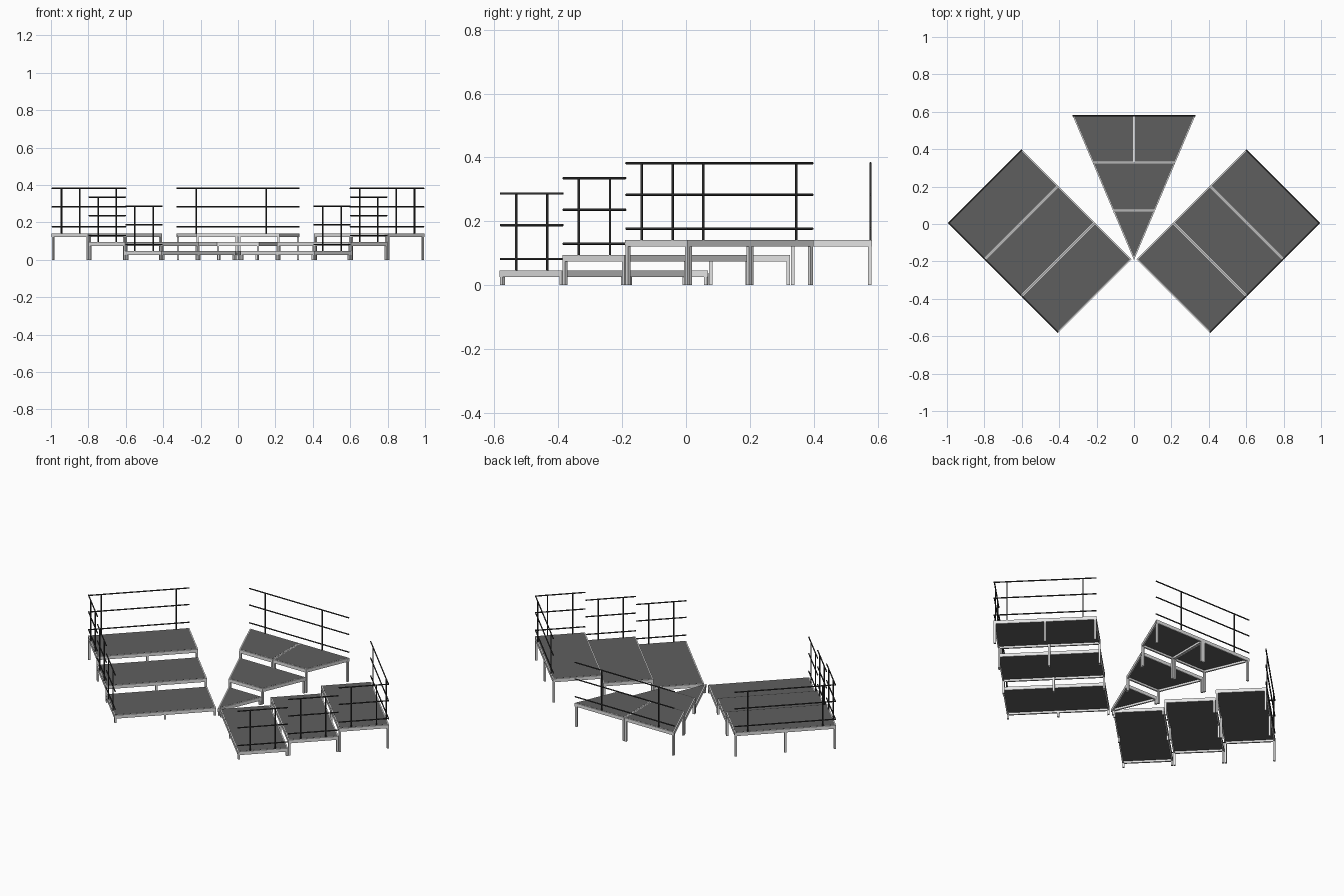
import bpy, bmesh, math
from mathutils import Vector, Matrix

cube = bpy.data.objects.get("Cube")
if cube:
    bpy.data.objects.remove(cube)


def material(name, rgb):
    m = bpy.data.materials.new(name)
    m.use_nodes = True
    m.diffuse_color = (*rgb, 1)
    m.node_tree.nodes["Principled BSDF"].inputs["Base Color"].default_value = (*rgb, 1)
    return m


PANEL = material("dark grey decking", (0.113, 0.113, 0.113))
METAL = material("light aluminium", (0.78, 0.78, 0.78))
RAIL = material("black steel", (0.036, 0.036, 0.036))

TIERS = [0.046, 0.094, 0.141]     # deck top heights
THICK = 0.02                      # frame depth
RAIL_HEIGHTS = [0.036, 0.142, 0.241]


def finish(bm, name, mat, smooth=False):
    bmesh.ops.recalc_face_normals(bm, faces=bm.faces)
    me = bpy.data.meshes.new(name)
    bm.to_mesh(me)
    bm.free()
    me.materials.append(mat)
    if smooth:
        for p in me.polygons:
            p.use_smooth = len(p.vertices) == 4
    ob = bpy.data.objects.new(name, me)
    bpy.context.collection.objects.link(ob)


def inset(poly, d):
    """Move each edge of a counter-clockwise outline inwards by d."""
    out = []
    for i, p in enumerate(poly):
        a = (p - poly[i - 1]).normalized()
        b = (poly[(i + 1) % len(poly)] - p).normalized()
        na, nb = Vector((-a.y, a.x)), Vector((-b.y, b.x))
        out.append(p + (na + nb) * d / (1 + na.dot(nb)))
    return out


def loop_verts(bm, poly, z):
    return [bm.verts.new((p.x, p.y, z)) for p in poly]


def bridge(bm, a, b):
    n = len(a)
    for i in range(n):
        j = (i + 1) % n
        bm.faces.new((a[i], a[j], b[j], b[i]))


def frame(name, poly, top):
    """Hollow perimeter beam with flat sides."""
    low = top - THICK
    section = [(0, low), (0, top), (0.006, top), (0.009, low)]
    bm = bmesh.new()
    rings = [loop_verts(bm, inset(poly, d), z) for d, z in section]
    for i, r in enumerate(rings):
        bridge(bm, rings[i - 1], r)
    finish(bm, name, METAL)


def panel(name, poly, top):
    bm = bmesh.new()
    edge = inset(poly, 0.0055)
    a, b = loop_verts(bm, edge, top - 0.007), loop_verts(bm, edge, top + 0.0005)
    bridge(bm, a, b)
    bm.faces.new(a)
    bm.faces.new(b)
    finish(bm, name, PANEL)


def legs(name, poly, top, mids):
    pts = inset(poly, 0.006)
    feet = list(pts)
    if mids:   # extra leg halfway along each long side
        for i, p in enumerate(pts):
            q = pts[(i + 1) % len(pts)]
            if (q - p).length > 0.4:
                feet.append((p + q) / 2)
    d = poly[1] - poly[0]
    turn = Matrix.Rotation(math.atan2(d.y, d.x), 4, 'Z')
    h = top - 0.008
    bm = bmesh.new()
    for f in feet:
        bmesh.ops.create_cube(bm, size=1, matrix=Matrix.Translation((f.x, f.y, h / 2))
                              @ turn @ Matrix.Diagonal((0.011, 0.011, h, 1)))
    finish(bm, name, METAL)


def tube(bm, a, b, r):
    d = b - a
    rot = d.to_track_quat('Z', 'Y').to_matrix().to_4x4()
    bmesh.ops.create_cone(bm, cap_ends=True, segments=8, radius1=r, radius2=r,
                          depth=d.length, matrix=Matrix.Translation((a + b) / 2) @ rot)


def railing(name, a, b, centre, top, posts):
    """Three rails and their posts, standing on the rim from a to b."""
    d = (b - a).normalized()
    n = Vector((-d.y, d.x))
    if n.dot(centre - a) < 0:
        n = -n
    a, b = a + n * 0.004, b + n * 0.004
    bm = bmesh.new()
    for h in RAIL_HEIGHTS:
        lift = Vector((0, 0, top + h))
        tube(bm, a.to_3d() + lift, b.to_3d() + lift, 0.0036)
    for t in posts:
        p = a.lerp(b, t).to_3d()
        tube(bm, p + Vector((0, 0, top)), p + Vector((0, 0, top + RAIL_HEIGHTS[-1])), 0.0036)
    finish(bm, name, RAIL, True)


def deck(name, poly, top, mids=False):
    frame(name + "_frame", poly, top)
    panel(name + "_panel", poly, top)
    legs(name + "_legs", poly, top, mids)


# Side banks: three stepped rectangular decks, turned 45 degrees
W, L, GAP = 0.278, 0.558, 0.001
for side, s in (("left", 1), ("right", -1)):
    def at(u, v):
        k = math.sqrt(0.5)
        return Vector((s * (0.0125 + (u + v) * k), -0.19 + (u - v) * k))

    for i, top in enumerate(TIERS):
        u0, u1 = i * W + GAP, (i + 1) * W - GAP
        poly = [at(u0, 0), at(u0, L), at(u1, L), at(u1, 0)]
        name = f"{side}_deck_{i + 1}"
        deck(name, poly if s > 0 else poly[::-1], top, True)
        mid = at((u0 + u1) / 2, L / 2)
        railing(name + "_end_railing", at(u0, L), at(u1, L), mid, top, (0.25, 0.75))
    railing(f"{side}_back_railing", at(3 * W, 0), at(3 * W, L), mid, TIERS[-1], (0.13, 0.87))

# Centre wedge: triangle, trapezoid and a split back row
APEX, BACK, HALF = -0.192, 0.582, 0.329


def half_width(y):
    return HALF * (y - APEX) / (BACK - APEX)


def wedge(y0, y1, split=False):
    a, b = half_width(y0), half_width(y1)
    x0, x1 = (GAP, GAP) if split else (-a, -b)
    return [Vector((x0, y0)), Vector((a, y0)), Vector((b, y1)), Vector((x1, y1))]


tip = wedge(APEX, 0.069)
deck("centre_deck_1", tip[1:], TIERS[0])
deck("centre_deck_2", wedge(0.071, 0.326), TIERS[1])
rear = wedge(0.328, BACK, True)
deck("centre_deck_3_left", rear, TIERS[2])
deck("centre_deck_3_right", [Vector((-p.x, p.y)) for p in reversed(rear)], TIERS[2])
railing("centre_back_railing", Vector((-HALF, BACK)), Vector((HALF, BACK)),
        Vector((0, 0)), TIERS[2], (0.16, 0.73))
